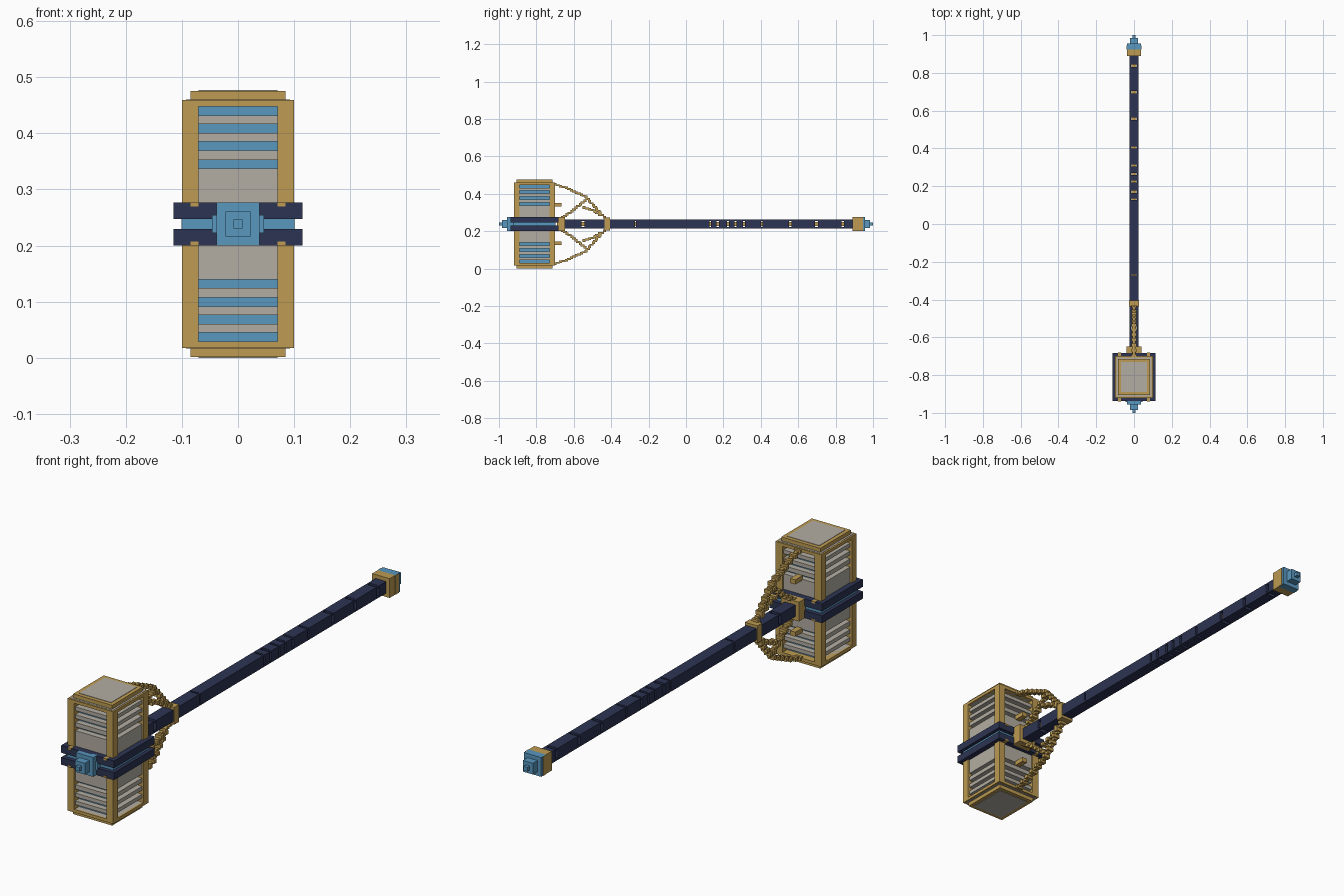
import bpy, bmesh
from mathutils import Vector, Matrix

cube = bpy.data.objects.get("Cube")
if cube:
    bpy.data.objects.remove(cube)

MID = 0.2385      # height of the handle axis
HEAD = -0.81      # y centre of the head


def material(name, rgb):
    m = bpy.data.materials.new(name)
    m.use_nodes = True
    m.diffuse_color = (*rgb, 1)
    m.node_tree.nodes["Principled BSDF"].inputs["Base Color"].default_value = (*rgb, 1)
    return m


gold = material("gold", (0.51, 0.33, 0.085))
stone = material("stone grey", (0.45, 0.42, 0.36))
blue = material("sky blue", (0.10, 0.31, 0.52))
navy = material("dark navy", (0.025, 0.034, 0.085))


def boxes(name, mat, parts):
    """One object from (x, y, z) ranges, z measured from the handle axis."""
    bm = bmesh.new()
    for ranges in parts:
        lo, hi = (Vector(v) for v in zip(*ranges))
        mid, size = (lo + hi) / 2, hi - lo
        bmesh.ops.create_cube(bm, size=1, matrix=Matrix.Translation(
            mid + Vector((0, 0, MID))) @ Matrix.Diagonal((*size, 1)))
    mesh = bpy.data.meshes.new(name)
    bm.to_mesh(mesh)
    bm.free()
    mesh.materials.append(mat)
    ob = bpy.data.objects.new(name, mesh)
    bpy.context.collection.objects.link(ob)
    return ob


def span(half, centre=0):
    return (centre - half, centre + half)


def flip(r):
    return (-r[1], -r[0])


def both_z(parts):
    return parts + [(x, y, flip(z)) for x, y, z in parts]


# Head: grey slabs leave slots that show a deep blue core
slots = [(0.099, 0.114), (0.131, 0.147), (0.162, 0.178), (0.193, 0.209)]
edges = [0] + [e for s in slots for e in s] + [0.222]
slabs = [(span(0.093), span(0.103, HEAD), (a, b))
         for a, b in zip(edges[::2], edges[1::2])]
boxes("head_panels", stone, both_z(slabs))
boxes("head_core", blue, [(span(0.07), span(0.08, HEAD), span(0.215))])

# Head frame: corner posts, rails and end caps
posts = []
for sx in (-1, 1):
    for sy in (-1, 1):
        x, y = span(0.015, sx * 0.085), span(0.015, HEAD + sy * 0.095)
        posts.append((x, y, span(0.221)))
boxes("head_posts", gold, posts)
boxes("head_rails", gold, both_z([(span(0.1), span(0.11, HEAD), (0.209, 0.221))]))
boxes("head_caps", gold, both_z([(span(0.085), span(0.095, HEAD), (0.221, 0.237))]))
boxes("head_end_plates", stone, both_z([(span(0.07), span(0.08, HEAD), (0.236, 0.2385))]))

# Band around the head with a blue groove
boxes("band_rails", navy, both_z([(span(0.115), span(0.127, HEAD), (0.009, 0.038))]))
boxes("band_groove", blue, [(span(0.101), span(0.111, HEAD), span(0.01))])
clips = [(span(0.0075, s * 0.0775), span(0.129, HEAD), (0.031, 0.0385)) for s in (-1, 1)]
boxes("band_clips", gold, both_z(clips))


# Stepped blue bosses at both ends
def stepped(start, sign):
    parts, a = [], start
    for half, end in ((0.038, 0.956), (0.022, 0.985), (0.008, 1.0)):
        y = (a, end)
        parts.append((span(half), y if sign > 0 else flip(y), span(half)))
        a = end
    return parts


boxes("front_boss", blue, stepped(0.93, -1)
      + [(span(0.046), (-0.942, -0.92), span(0.016))])
boxes("pommel_boss", blue, stepped(0.925, 1))
boxes("pommel_collar", gold, [(span(0.038), (0.89, 0.925), span(0.038))]
      + [(span(0.0015, s * 0.038), (0.925, 0.945), span(0.038)) for s in (-1, 1)])

# Handle: navy segments around a gold core, with narrow slits between
slits = [(-0.55, 0.016), (-0.27, 0.007), (0.13, 0.008), (0.17, 0.014),
         (0.225, 0.01), (0.265, 0.01), (0.31, 0.01), (0.405, 0.01),
         (0.558, 0.014), (0.698, 0.014), (0.838, 0.014)]
start, segments = -0.69, []
for y, w in slits:
    segments.append((span(0.023), (start, y - w / 2), span(0.023)))
    start = y + w / 2
segments.append((span(0.023), (start, 0.895), span(0.023)))
edge_rods = [(span(0.003, sx * 0.0199), (-0.69, 0.895), span(0.003, sz * 0.0199))
             for sx in (-1, 1) for sz in (-1, 1)]
boxes("handle", navy, segments + edge_rods)
boxes("handle_core", gold, [(span(0.012), (-0.69, 0.895), span(0.012))])

# Collar and chain ring on the handle
boxes("neck_collar", gold, [(span(0.039), (-0.69, -0.648), span(0.038))])
boxes("chain_ring", gold, [(span(0.027), (-0.436, -0.406), span(0.034))])


# Chains of small blocks running from the ring to the head and collar
def chain(points, step=0.0145):
    links, n = [], 0
    for (y0, z0), (y1, z1) in zip(points, points[1:]):
        a, b = Vector((y0, z0)), Vector((y1, z1))
        count = max(1, round((b - a).length / step))
        for i in range(count):
            p = a.lerp(b, i / count)
            wide = n % 2 == 0
            links.append((span(0.014 if wide else 0.007),
                          span(0.008 if wide else 0.011, p.x),
                          span(0.007 if wide else 0.005, p.y)))
            n += 1
    return links


outer = chain([(-0.70, 0.212), (-0.64, 0.193), (-0.585, 0.168), (-0.535, 0.145),
               (-0.495, 0.10), (-0.46, 0.06), (-0.425, 0.025)])
inner = chain([(-0.66, 0.035), (-0.61, 0.068), (-0.565, 0.105), (-0.515, 0.145)])
cross = chain([(-0.545, 0.088), (-0.50, 0.075), (-0.45, 0.04)])
boxes("chains", gold, both_z(outer + inner + cross))
boxes("chain_studs", gold, both_z([(span(0.011), (-0.71, -0.665), span(0.009, 0.103))]))
